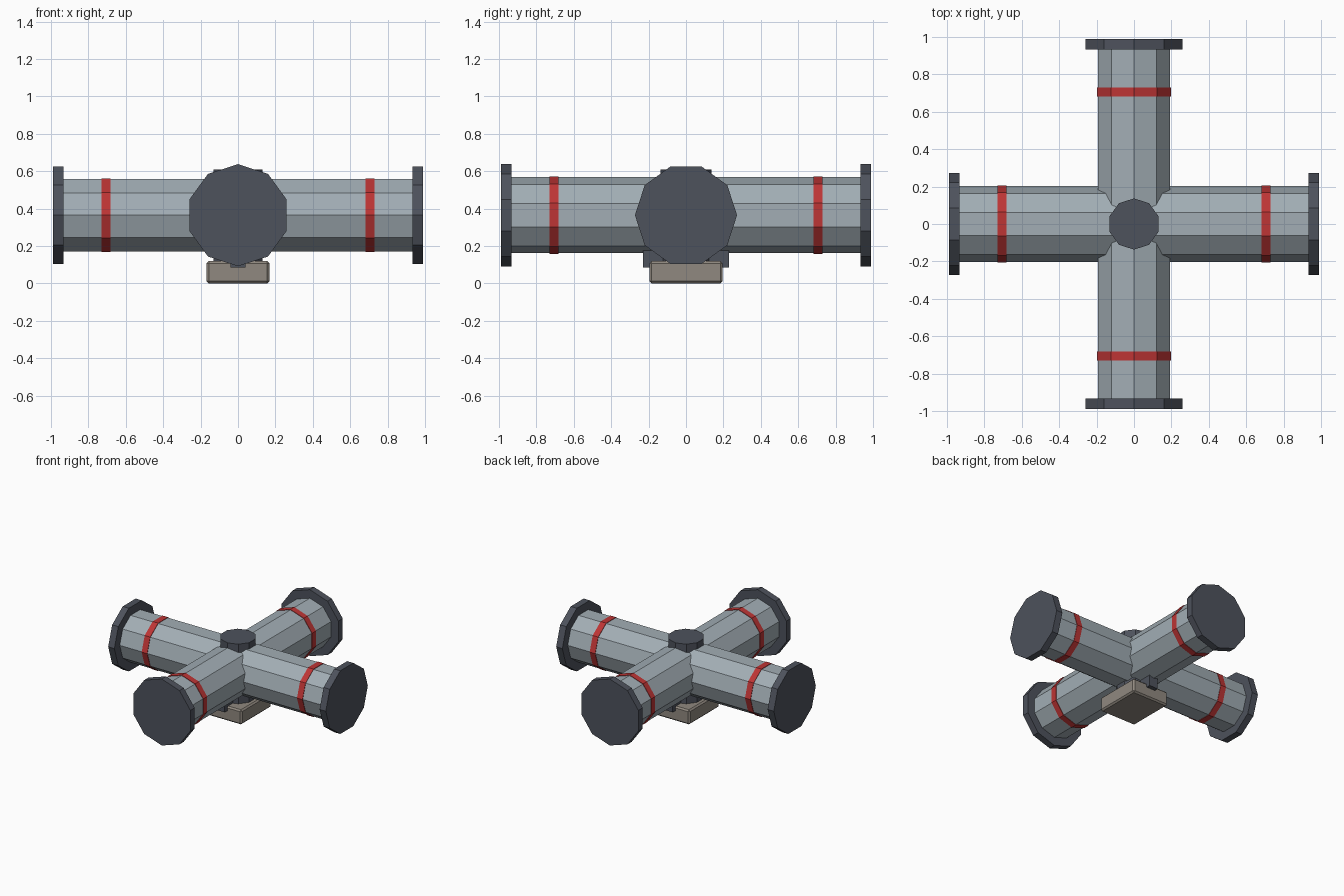
import bpy
from math import radians
from mathutils import Vector

if "Cube" in bpy.data.objects:
    bpy.data.objects.remove(bpy.data.objects["Cube"], do_unlink=True)


def material(name, rgb):
    mat = bpy.data.materials.new(name)
    mat.use_nodes = True
    mat.diffuse_color = (*rgb, 1)
    mat.node_tree.nodes["Principled BSDF"].inputs["Base Color"].default_value = (*rgb, 1)
    return mat


steel = material("blue grey steel", (0.36, 0.42, 0.46))
iron = material("dark iron", (0.075, 0.084, 0.107))
red = material("red paint", (0.51, 0.035, 0.035))
stone = material("warm grey stone", (0.28, 0.25, 0.215))

SIDES = 10
AXIS_Z = 0.365
RIGHT_ANGLE = radians(90)


def drum(name, radius, length, location, rotation, mat):
    """Ten-sided solid cylinder."""
    bpy.ops.mesh.primitive_cylinder_add(vertices=SIDES, radius=radius, depth=length,
                                        location=location, rotation=rotation)
    obj = bpy.context.object
    obj.name = name
    obj.data.materials.append(mat)
    return obj


def box(name, size, location, mat, bevel=0):
    bpy.ops.mesh.primitive_cube_add(size=1, location=location)
    obj = bpy.context.object
    obj.name = name
    obj.scale = size
    bpy.ops.object.transform_apply(location=False, rotation=False, scale=True)
    obj.data.materials.append(mat)
    if bevel:
        mod = obj.modifiers.new("edge bevel", "BEVEL")
        mod.width = bevel
        mod.segments = 1
    return obj


# Two crossing pipes, each with a band and an end flange on both arms
runs = {
    "side": (Vector((1, 0, 0)), (0, RIGHT_ANGLE, 0)),
    "length": (Vector((0, 1, 0)), (RIGHT_ANGLE, 0, 0)),
}
centre = Vector((0, 0, AXIS_Z))
for label, (axis, turn) in runs.items():
    drum(f"{label}_pipe", 0.203, 1.9, centre, turn, steel)
    for sign, end in ((-1, "negative"), (1, "positive")):
        drum(f"{label}_band_{end}", 0.207, 0.05, centre + axis * sign * 0.706, turn, red)
        drum(f"{label}_flange_{end}", 0.273, 0.056, centre + axis * sign * 0.961, turn, iron)

# Vertical hub through the crossing
drum("hub", 0.137, 0.50, (0, 0, 0.36), (0, 0, 0), iron)

# Cradle bar and foot
box("cradle_bar", (0.08, 0.46, 0.11), (0, 0, 0.14), iron)
box("base_block", (0.335, 0.392, 0.12), (0, 0, 0.06), stone, bevel=0.012)
